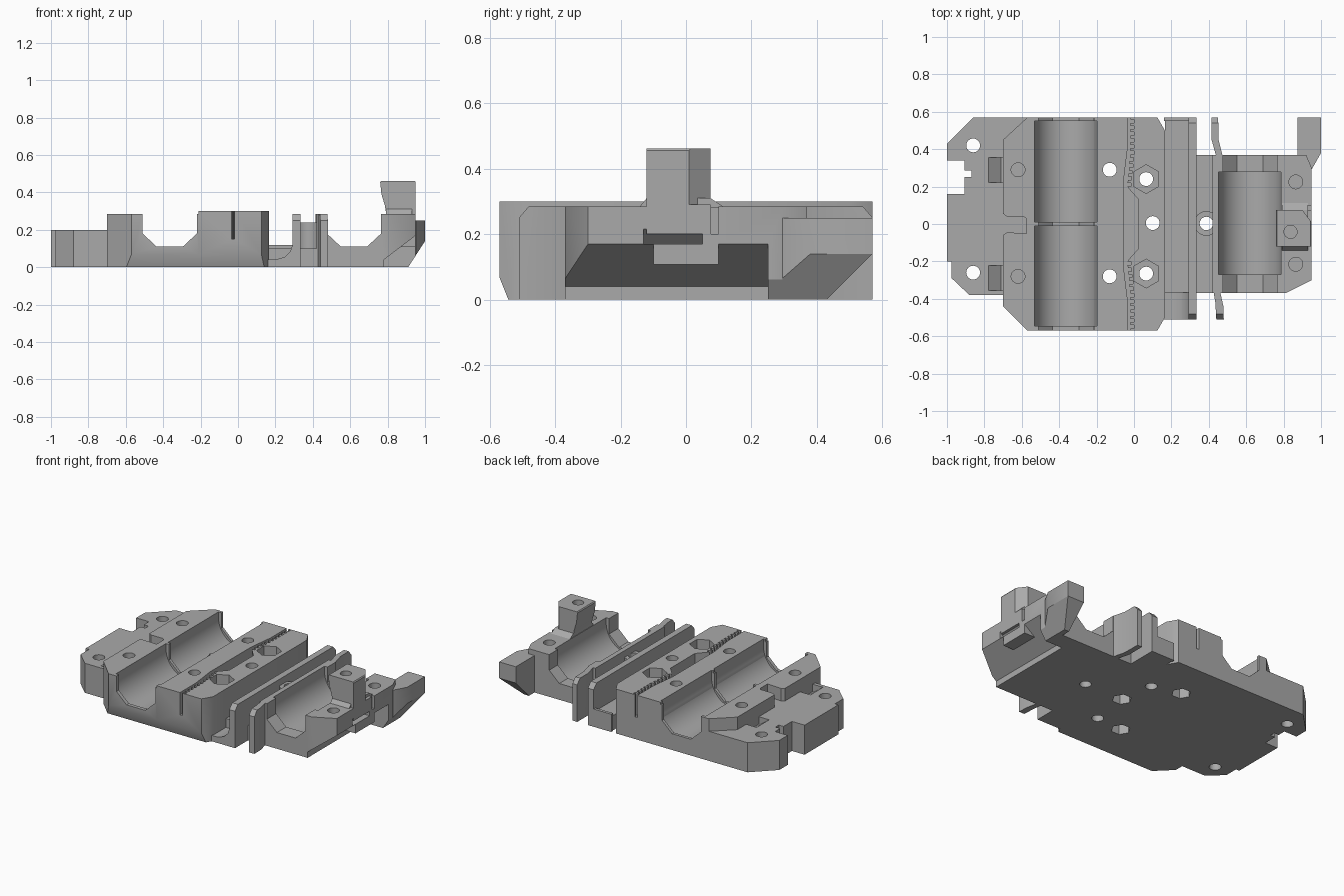
import bpy, bmesh, math
from mathutils import Vector

if "Cube" in bpy.data.objects:
    bpy.data.objects.remove(bpy.data.objects["Cube"])

grey = bpy.data.materials.new("plain grey")
grey.use_nodes = True
COLOUR = (0.4, 0.4, 0.4, 1)
grey.diffuse_color = COLOUR
grey.node_tree.nodes["Principled BSDF"].inputs["Base Color"].default_value = COLOUR

# How profile coordinates (u, v) and depth w map to space for each extrusion axis
PLACE = {"x": lambda u, v, w: (w, u, v),
         "y": lambda u, v, w: (u, w, v),
         "z": lambda u, v, w: (u, v, w)}


def prism(name, points, low, high, axis="z"):
    """Extrude a flat profile along one axis."""
    bm = bmesh.new()
    rings = [[bm.verts.new(PLACE[axis](u, v, w)) for u, v in points] for w in (low, high)]
    bm.faces.new(rings[0])
    bm.faces.new(rings[1])
    n = len(points)
    for i in range(n):
        j = (i + 1) % n
        bm.faces.new((rings[0][i], rings[0][j], rings[1][j], rings[1][i]))
    bmesh.ops.recalc_face_normals(bm, faces=bm.faces)
    mesh = bpy.data.meshes.new(name)
    bm.to_mesh(mesh)
    bm.free()
    mesh.materials.append(grey)
    ob = bpy.data.objects.new(name, mesh)
    bpy.context.collection.objects.link(ob)
    return ob


def box(name, x, y, z):
    return prism(name, [(x[0], y[0]), (x[1], y[0]), (x[1], y[1]), (x[0], y[1])], *z)


def rod(x, y, r, low, high, sides=24, axis="z", turn=0.0):
    """Cylinder or hexagon, centred on the profile point (x, y)."""
    ring = [(x + r * math.cos(turn + 2 * math.pi * i / sides),
             y + r * math.sin(turn + 2 * math.pi * i / sides)) for i in range(sides)]
    return prism("rod", ring, low, high, axis)


def cut(target, *cutters):
    """Subtract each cutter from the target and discard it."""
    bpy.context.view_layer.objects.active = target
    for c in cutters:
        c.hide_render = True
        m = target.modifiers.new("cut", "BOOLEAN")
        m.operation, m.solver, m.object = "DIFFERENCE", "EXACT", c
        bpy.ops.object.modifier_apply(modifier=m.name)
        bpy.data.objects.remove(c)


def trough(target, cx, spans, full):
    """Round bearing seat with narrower eight-sided lips."""
    lip = [(-.145, .5), (-.145, .18), (-.07, .11), (.07, .11), (.145, .18), (.145, .5)]
    cut(target, prism("lip", [(cx + u, v) for u, v in lip], *full, axis="y"))
    seat = [(cx + .167 * math.cos(a), .25 + .167 * math.sin(a))
            for a in [math.pi + math.pi * i / 24 for i in range(25)]]
    seat = [(cx - .167, .5)] + seat + [(cx + .167, .5)]
    for span in spans:
        cut(target, prism("seat", seat, *span, axis="y"))


# Mounting plate with side notch and two through holes
plate = prism("mounting_plate", [(-1, -.2), (-.975, -.2), (-.975, -.29), (-.88, -.38), (-.7, -.38),
                                 (-.7, .45), (-.57, .57), (-.86, .57), (-1, .43)], 0, .2)
cut(plate, box("notch", (-1.1, -.905), (.16, .34), (-.1, .3)),
    box("slot", (-.92, -.87), (.25, .285), (-.1, .3)))
for y in (.42, -.26):
    cut(plate, rod(-.86, y, .037, -.1, .3))
for y in (-.288, .288):
    cut(plate, prism("ramp", [(-.78, .202), (-.69, .202), (-.69, .15), (-.71, .15)],
                     y - .067, y + .067, "y"))

# Long bearing block and belt clamp block
block = prism("bearing_block", [(-.7, -.44), (-.57, -.57), (-.21, -.57), (-.21, .57),
                                (-.57, .57), (-.7, .45)], 0, .285)
clamp = prism("belt_clamp_block", [(-.21, -.57), (.125, -.57), (.165, -.5), (.165, .5),
                                   (.125, .57), (-.21, .57)], 0, .3)
cut(block, prism("rail_notch", [(-.75, .06), (-.7, .055), (-.68, .04), (-.59, .04), (-.575, .03),
                                (-.575, -.05), (-.68, -.045), (-.7, -.06), (-.75, -.06)], .2, .4))
for part in (block, clamp):
    trough(part, -.365, [(-.545, -.01), (.01, .55)], (-.7, .7))
    cut(part, prism("lower_edge", [(-.6, .15), (-.575, .08), (-.535, -.02), (-.6, -.02)], -1, .5, "x"))
for y in (.29, -.28):
    cut(block, rod(-.62, y, .037, .1, .4))
    cut(clamp, rod(-.13, y, .037, -.1, .4), rod(-.13, y, .06, -.1, .08, 6))
cut(clamp, rod(.1, .005, .037, -.1, .4), rod(.1, .005, .06, -.1, .08, 6))
for y in (.24, -.265):
    cut(clamp, rod(.065, y, .037, -.1, .4), rod(.065, y, .077, .2, .4, 6, turn=math.pi / 6))

# Belt slot with a wide middle and rows of teeth
left = [(-.035, -.6), (-.035, -.4), (-.057, -.22), (-.057, .22), (-.035, .4), (-.035, .6)]
right = [(-.018, .6), (-.018, .39), (-.036, .2), (-.02, .18), (.025, .13),
         (.025, -.13), (-.02, -.18), (-.036, -.2), (-.018, -.39), (-.018, -.6)]
cut(clamp, prism("belt_slot", left + right, .15, .4))
for side in (-1, 1):
    for i in range(11):
        d = .21 + i * .034
        x = -.018 - .018 * max(0, min(1, (.39 - d) / .19))
        y = side * d
        cut(clamp, box("tooth", (x - .008, x + .019), (y - .009, y + .009), (.15, .4)))

# Cable channel beside the clamp block
box("channel_floor", (.165, .3), (-.365, .55), (0, .1))
box("channel_front_step", (.16, .3), (-.51, -.365), (0, .04))
box("channel_back_lip", (.16, .3), (.55, .57), (0, .12))
prism("channel_fillet", [(.2, .04), (.25, .055), (.28, .085), (.295, .13), (.295, .04)],
      -.51, -.365, "y")
prism("guard_wall", [(-.51, 0), (.57, 0), (.57, .25), (.54, .285), (-.48, .285), (-.51, .25)],
      .292, .335, "x")

# Inner channel with its screw boss
floor = box("inner_channel_floor", (.335, .42), (-.37, .37), (0, .1))
boss = box("screw_boss_arms", (.33, .45), (-.035, .035), (.1, .24))
collar = rod(.387, .003, .066, .1, .24, 32)
collar.name = "screw_boss"
for part in (floor, boss, collar):
    cut(part, rod(.387, .003, .036, -.1, .4))

# Curved end flaps of the inner channel
flaps = {"front_flap": [(.425, -.36), (.435, -.42), (.44, -.51), (.48, -.51), (.478, -.44), (.46, -.36)],
         "back_flap": [(.44, .36), (.415, .45), (.415, .57), (.45, .57), (.452, .45), (.475, .36)]}
for name, outline in flaps.items():
    flap = prism(name, outline, 0, .285)
    e = -.51 if name == "front_flap" else .57
    s = 1 if e < 0 else -1
    cut(flap, prism("corner", [(e - s * .02, .227), (e + s * .04, .297), (e - s * .02, .297)], .3, .6, "x"))

# Short bearing block and side fin
short = prism("short_bearing_block", [(.42, -.37), (.81, -.37), (.95, -.3), (.95, .3), (.92, .37),
                                      (.42, .37)], 0, .285)
trough(short, .62, [(-.27, .278)], (-.6, .6))
fin = prism("side_fin", [(.875, .3), (.952, .295), (1, .38), (1, .57), (.875, .57)], 0, .25)
cut(fin, prism("fin_under", [(.41, -.02), (.6, .17), (.6, -.02)], .8, 1.1, "x"))
for part in (short, fin):
    cut(part, prism("outer_slope", [(.897, -.02), (1.026, .18), (1.1, .18), (1.1, -.02)], -.6, .7, "y"))
cut(short, prism("undercut", [(.78, -.05), (.78, .04), (.96, .177), (1.1, .177), (1.1, -.05)],
                 -.5, .25, "y"))
cut(short, box("post_gap", (.91, 1), (.076, .1), (.1, .4)))
for y in (.225, -.215):
    cut(short, rod(.865, y, .037, .14, .4))

# Upright post with its flared foot
post = prism("upright_post", [(.79, .2), (.95, .2), (.95, .455), (.945, .462), (.765, .462),
                              (.76, .455), (.767, .39), (.785, .33), (.79, .3)], -.12, .075, "y")
cut(post, prism("post_corner", [(.97, -.018), (.97, .1), (.9, .1), (.9, .075)], .29, .6),
    rod(.837, -.042, .035, .33, .6))
prism("post_flare", [(-.145, .28), (-.12, .31), (.075, .31), (.12, .28)], .79, .93, "x")
foot = box("post_foot", (.85, .95), (-.1, .1), (.108, .2))
for part in (foot, short):
    cut(part, prism("foot_recess", [(.9, .17), (.97, .17), (.97, .235)], -.13, .05, "y"))

# Smooth the round seats and holes, keeping hard edges crisp
for ob in bpy.context.collection.objects:
    if ob.type == "MESH" and ob.data.materials and ob.data.materials[0] == grey:
        bpy.ops.object.select_all(action="DESELECT")
        ob.select_set(True)
        bpy.context.view_layer.objects.active = ob
        bpy.ops.object.shade_smooth_by_angle(angle=math.radians(30))
